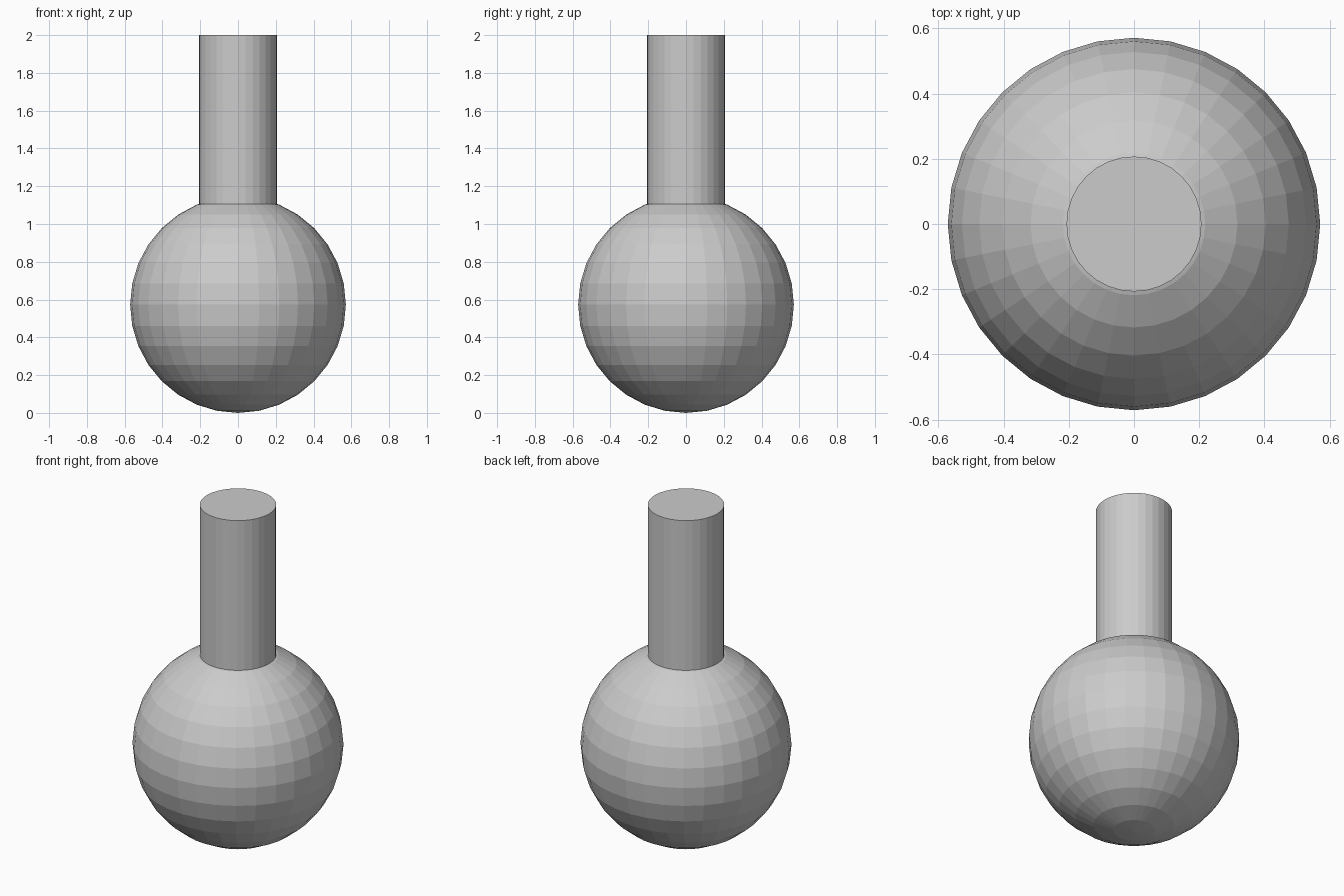
import bpy

if "Cube" in bpy.data.objects:
    bpy.data.objects.remove(bpy.data.objects["Cube"])

# Round bulb, faceted, resting on the ground
R = 0.571
bpy.ops.mesh.primitive_uv_sphere_add(segments=32, ring_count=16, radius=R, location=(0, 0, 0.573))
bulb = bpy.context.object
bulb.name = "bulb"
bulb.scale.z = 0.573 / R

# Straight neck, sunk into the bulb
bottom, top = 0.9, 2.0
bpy.ops.mesh.primitive_cylinder_add(vertices=32, radius=0.207, depth=top - bottom,
                                    location=(0, 0, (top + bottom) / 2))
bpy.context.object.name = "neck"
